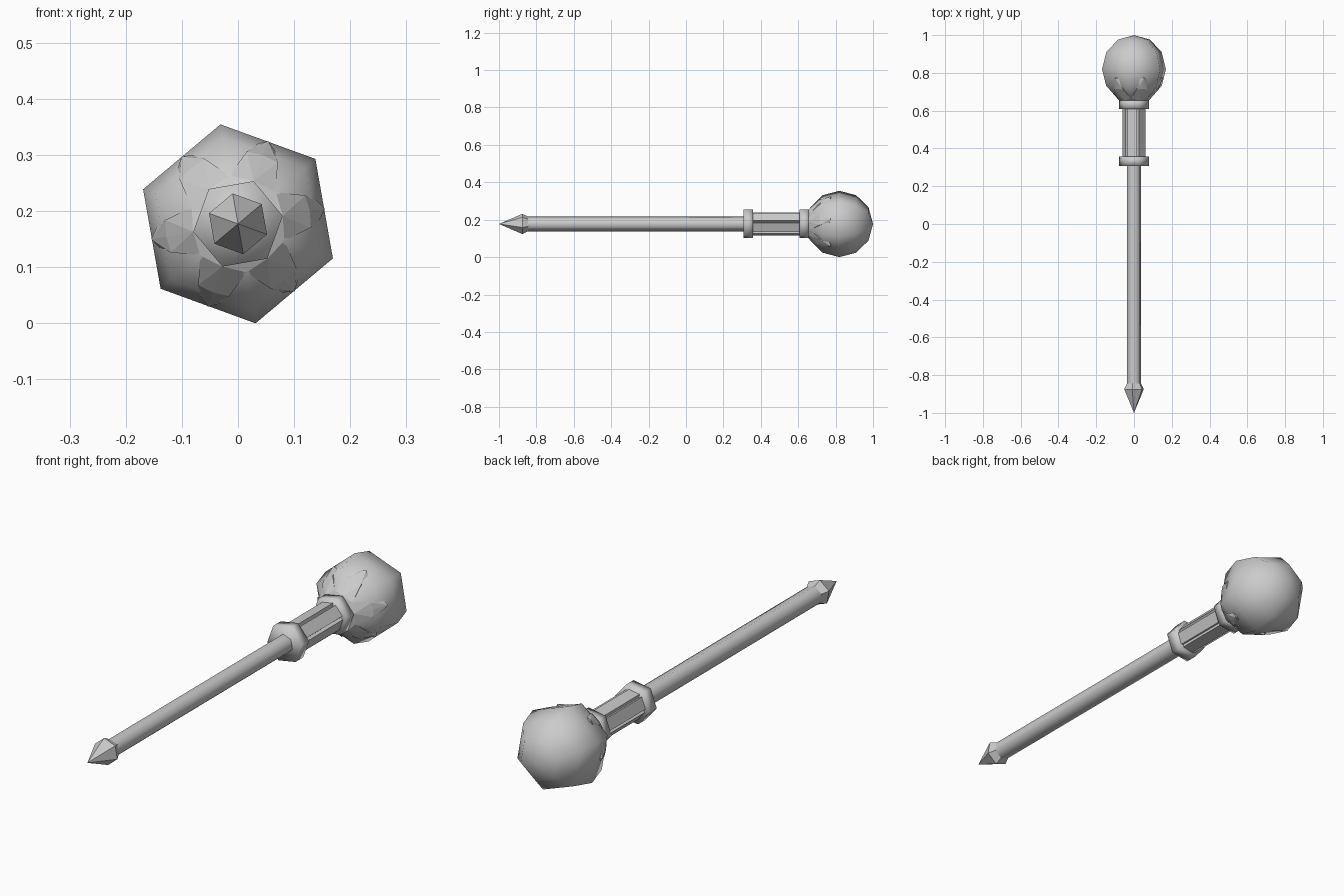
import bpy, bmesh
from math import sin, cos, radians, hypot, atan2, degrees, pi

cube = bpy.data.objects.get("Cube")
if cube:
    bpy.data.objects.remove(cube, do_unlink=True)

BALL_R = 0.18
AXIS_Z = BALL_R * sin(radians(100))   # the rod lies along y at this height
BALL_Y = 1 - BALL_R

grey = bpy.data.materials.new("plain_grey")
grey.use_nodes = True
grey.diffuse_color = (0.6, 0.6, 0.6, 1)
grey.node_tree.nodes["Principled BSDF"].inputs["Base Color"].default_value = (0.6, 0.6, 0.6, 1)


def polar(r, deg, y):
    a = radians(deg)
    return (r * cos(a), y, AXIS_Z + r * sin(a))


def finish(name, bm, smooth=None):
    """Turn the bmesh into an object; smooth is the sharp-edge angle in degrees."""
    bmesh.ops.recalc_face_normals(bm, faces=bm.faces)
    mesh = bpy.data.meshes.new(name)
    bm.to_mesh(mesh)
    bm.free()
    mesh.materials.append(grey)
    if smooth:
        mesh.shade_smooth()
        mesh.set_sharp_from_angle(angle=radians(smooth))
    obj = bpy.data.objects.new(name, mesh)
    bpy.context.collection.objects.link(obj)
    return obj


def stack(bm, rings):
    """Skin a list of rings; one-point rings are poles, other ends are capped."""
    loops = [[bm.verts.new(p) for p in ring] for ring in rings]
    for a, b in zip(loops, loops[1:]):
        n = max(len(a), len(b))
        for i in range(n):
            j = (i + 1) % n
            if len(a) == 1:
                bm.faces.new((a[0], b[j], b[i]))
            elif len(b) == 1:
                bm.faces.new((a[i], a[j], b[0]))
            else:
                bm.faces.new((a[i], a[j], b[j], b[i]))
    for end in (loops[0], loops[-1]):
        if len(end) > 2:
            bm.faces.new(end)


def six_sided(name, profile, turn, smooth=None):
    """Six-sided turned part from (radius, y) pairs."""
    bm = bmesh.new()
    stack(bm, [[polar(r, turn + 60 * k, y) for k in range(6 if r else 1)]
               for r, y in profile])
    return finish(name, bm, smooth)


# Spike at the front end
six_sided("tip_spike", [(0, -1), (0.055, -0.875), (0.04, -0.845)], 40)

# Long handle
six_sided("handle", [(0.04, -0.85), (0.04, 0.32)], 40, 65)

# Collars on both sides of the grip
for name, y in (("lower_collar", 0.308), ("upper_collar", 0.608)):
    six_sided(name, [(0.081, y), (0.081, y + 0.05)], 10, 180)

# Grip with six raised bars and grooves between them
section = []
for k in range(6):
    for d, w in ((0.0433, -0.025), (0.057, -0.025), (0.057, 0.025)):
        section.append((hypot(d, w), 40 + 60 * k + degrees(atan2(w, d))))
bm = bmesh.new()
stack(bm, [[polar(r, a, y) for r, a in section] for y in (0.35, 0.615)])
finish("fluted_grip", bm)

# Ball head
ball = [(BALL_R * sin(pi * i / 6) if 0 < i < 6 else 0,
         BALL_Y - BALL_R * cos(pi * i / 6)) for i in range(7)]
six_sided("ball_head", ball, 40, 180)

# Six claws holding the ball: ridge points, then mirrored side points
RIDGE = [(0.081, 0.655), (0.13, 0.715), (0.157, 0.775), (0.05, 0.655), (0.125, 0.775)]
SIDES = [(0.07, 30, 0.655), (0.088, 30, 0.664), (0.13, 13, 0.712), (0.146, 7, 0.768)]
bm = bmesh.new()
for k in range(6):
    turn = 10 + 60 * k
    points = [polar(r, turn, y) for r, y in RIDGE]
    points += [polar(r, turn + s * a, y) for r, a, y in SIDES for s in (-1, 1)]
    bmesh.ops.convex_hull(bm, input=[bm.verts.new(p) for p in points])
bmesh.ops.delete(bm, geom=[v for v in bm.verts if not v.link_faces], context='VERTS')
finish("claws", bm)
